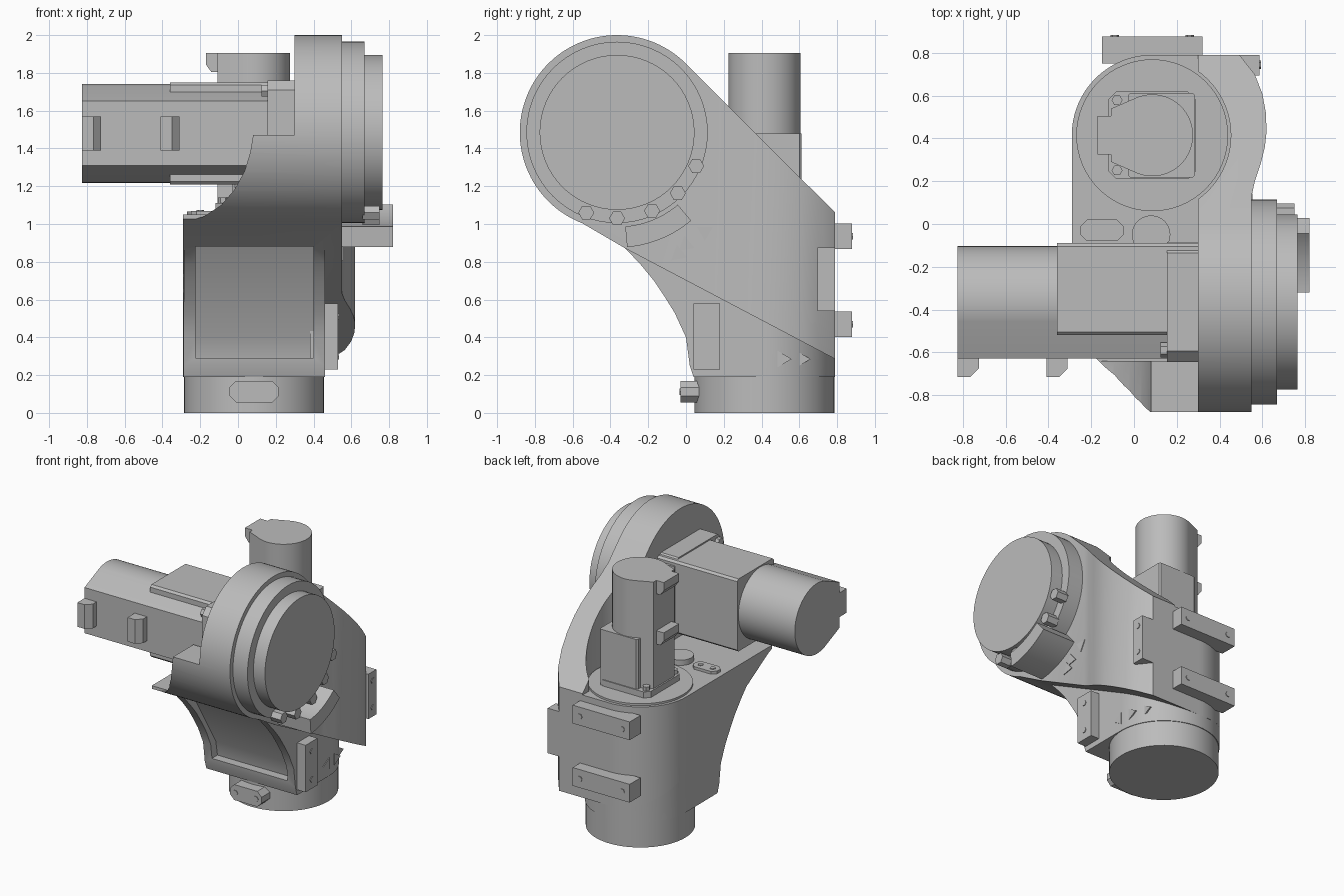
import bpy, bmesh
from math import cos, sin, radians
from mathutils import Matrix, Vector

cube = bpy.data.objects.get("Cube")
if cube:
    bpy.data.objects.remove(cube, do_unlink=True)

grey = bpy.data.materials.new("cast_grey")
grey.use_nodes = True
grey.diffuse_color = (0.5, 0.5, 0.5, 1)
grey.node_tree.nodes["Principled BSDF"].inputs["Base Color"].default_value = (0.5, 0.5, 0.5, 1)


def smooth(ob):
    ob.data.shade_smooth()
    ob.data.set_sharp_from_angle(angle=radians(28))


def arc(cx, cy, r, a0=0, a1=360, n=64):
    """Points on a circle; a full turn leaves out the repeated end."""
    count = n if a1 - a0 == 360 else n + 1
    angles = [radians(a0 + (a1 - a0) * i / n) for i in range(count)]
    return [(cx + r * cos(a), cy + r * sin(a)) for a in angles]


def rect(a0, a1, b0, b1, c=0):
    """Rectangle outline, with chamfered corners if c is set."""
    if not c:
        return [(a0, b0), (a1, b0), (a1, b1), (a0, b1)]
    return [(a0 + c, b0), (a1 - c, b0), (a1, b0 + c), (a1, b1 - c),
            (a1 - c, b1), (a0 + c, b1), (a0, b1 - c), (a0, b0 + c)]


def prism(name, pts, axis, lo, hi, matrix=None):
    """Extrude an outline along an axis from lo to hi."""
    place = {"x": lambda a, b, w: (w, a, b),
             "y": lambda a, b, w: (a, w, b),
             "z": lambda a, b, w: (a, b, w)}[axis]
    bm = bmesh.new()
    bottom = [bm.verts.new(place(a, b, lo)) for a, b in pts]
    top = [bm.verts.new(place(a, b, hi)) for a, b in pts]
    bm.faces.new(bottom)
    bm.faces.new(top)
    for i in range(len(pts)):
        j = (i + 1) % len(pts)
        bm.faces.new((bottom[i], bottom[j], top[j], top[i]))
    if matrix:
        bm.transform(matrix)
    bmesh.ops.recalc_face_normals(bm, faces=bm.faces)
    me = bpy.data.meshes.new(name)
    bm.to_mesh(me)
    bm.free()
    me.materials.append(grey)
    ob = bpy.data.objects.new(name, me)
    bpy.context.collection.objects.link(ob)
    smooth(ob)
    return ob


def boolean(ob, other, operation):
    """Apply a boolean and remove the helper."""
    mod = ob.modifiers.new("cut", "BOOLEAN")
    mod.operation, mod.solver, mod.object = operation, "EXACT", other
    bpy.context.view_layer.update()
    result = bpy.data.meshes.new_from_object(
        ob.evaluated_get(bpy.context.evaluated_depsgraph_get()))
    ob.modifiers.clear()
    ob.data = result
    bpy.data.objects.remove(other, do_unlink=True)
    smooth(ob)


# Shared centres: vertical column (x, y) and horizontal drum (y, z)
CX, CY = 0.085, 0.415
DY, DZ, DR = -0.365, 1.485, 0.515

# Lower housing: rounded back, swept front
front = [(0.04, 0.19), (0.02, 0.25), (0.0, 0.4), (-0.06, 0.53), (-0.11, 0.61),
         (-0.17, 0.7), (-0.24, 0.785), (-0.32, 0.87)]
body = prism("housing", front[::-1] + [(0.8, 0.19), (0.8, 1.0), (-0.2, 1.0)],
             "x", -1, 1)
lower_plan = arc(CX, CY, 0.375, 0, 180, 40) + [(-0.285, -0.5), (0.46, -0.5)]
boolean(body, prism("plan", lower_plan, "z", 0, 1.5), "INTERSECT")

# Upper arm: drum outline blended into the column, bulging on the left side
upper = prism("arm", arc(DY, DZ, DR, 45, 249, 64) +
              [(-0.32, 0.87), (0.79, 0.285), (0.79, 1.06)], "x", -1, 1)
bulge = [(0.55, -1), (0.55, 0.13), (0.565, 0.2), (0.592, 0.28), (0.612, 0.36),
         (0.62, 0.43), (0.617, 0.52), (0.6, 0.61), (0.565, 0.7), (0.49, 0.795)]
upper_plan = bulge + arc(CX, CY, 0.376, 90, 180, 24) + [(-0.291, -1)]
boolean(upper, prism("plan", upper_plan, "z", 0, 3), "INTERSECT")
# Open space for both motors, leaving a curved skirt in front
boolean(upper, prism("space", rect(-1, 0.3, -0.64, 1), "z", 1.05, 3), "DIFFERENCE")
boolean(upper, prism("well", arc(CX, CY, 0.368), "z", 1.05, 3), "DIFFERENCE")
skirt = [(-1, 1.0), (-0.28, 1.01), (-0.18, 1.04), (-0.09, 1.1), (-0.02, 1.18),
         (0.035, 1.28), (0.065, 1.38), (0.08, 1.47), (0.3, 1.47), (0.3, 3), (-1, 3)]
boolean(upper, prism("trim", skirt, "y", -2, -0.6), "DIFFERENCE")
boolean(body, upper, "UNION")
# Front pocket
pocket = [(-0.6, 0.29), (0.08, 0.29), (0.06, 0.4), (-0.23, 0.88), (-0.6, 0.88)]
boolean(body, prism("pocket", pocket, "x", -0.225, 0.4), "DIFFERENCE")

# Base collar and drum steps
prism("base_collar", arc(CX, CY, 0.37), "z", 0, 0.24)
prism("drum_ring", arc(DY, DZ, 0.48), "x", 0.54, 0.67)
prism("drum_cap", arc(DY, DZ, 0.41), "x", 0.66, 0.765)

# Top cover ring, small cover and bearing boss
prism("motor_seat", arc(CX, CY, 0.355), "z", 1.04, 1.065)
prism("cable_boss", arc(0.08, -0.05, 0.09, n=32), "z", 1.04, 1.09)


def motor(label, matrix, s, flange, mid, end):
    """Motor along local z with its plugs towards local -x."""
    def part(name, pts, lo, hi):
        return prism(label + "_" + name, pts, "z", lo, hi, matrix)
    body_pts = [(-x, y) for x, y in arc(0, 0, 0.262 * s, 70, 290, 48)]
    body_pts = [(x, y) for x, y in body_pts] + [(-0.265 * s, -0.17 * s),
                                                (-0.265 * s, 0.17 * s)]
    part("body", body_pts, 0, end)
    part("gear_box", rect(-0.155 * s, 0.275 * s, -0.27 * s, 0.27 * s, 0.015 * s), 0, mid)
    f = 0.28 * s
    part("flange", rect(-f, f, -f, f, 0.05 * s), 0, flange)
    for sx in (-1, 1):
        for sy in (-1, 1):
            part("flange_bolt", arc(sx * 0.225 * s, sy * 0.225 * s, 0.035 * s, n=6),
                 flange, flange + 0.03)
    # Plugs with a sloped outer corner
    for lo, hi in ((end - 0.1, end), (mid - 0.05, mid + 0.05)):
        u = 0.25 * s
        outline = [(-u, lo), (-u - 0.06 * s, lo), (-u - 0.1 * s, lo + 0.04),
                   (-u - 0.1 * s, hi), (-u, hi)]
        prism(label + "_plug", outline, "y", -0.09, 0.09, matrix)


motor("column_motor", Matrix.Translation((CX, CY, 1.05)), 0.73, 0.06, 0.43, 0.855)
turn = Matrix(((0, 0, -1, 0.31), (1, 0, 0, DY), (0, -1, 0, DZ - 0.005), (0, 0, 0, 1)))
motor("drum_motor", turn, 1.0, 0.155, 0.67, 1.135)


def bolted(name, pts, axis, lo, hi, bolts, out=1):
    """Mounting plate with flush hex bolts on its outer face."""
    prism(name, pts, axis, lo, hi)
    face = hi if out > 0 else lo
    for a, b in bolts:
        prism(name + "_bolt", arc(a, b, 0.02, n=6), axis, face - 0.005, face + 0.005)


# Mounting bars and plates
for z in (0.47, 0.935):
    bolted("back_bar", rect(-0.15, 0.32, z - 0.068, z + 0.068), "y", 0.75, 0.878,
           [(-0.09, z), (0.26, z)])
bolted("side_block", rect(0.695, 0.79, 0.54, 0.875), "x", 0.4, 0.588,
       [(0.745, 0.61), (0.745, 0.81)])
bolted("side_plate", rect(0.04, 0.18, 0.23, 0.58), "x", 0.38, 0.53,
       [(0.11, 0.3), (0.11, 0.51)])
bolted("front_plate", rect(-0.045, 0.215, 0.055, 0.17, 0.035), "y", -0.03, 0.1,
       [(0.0, 0.112), (0.17, 0.112)], -1)
bolted("top_plate", rect(-0.25, -0.05, -0.08, 0.02, 0.03), "z", 1.03, 1.07,
       [(-0.2, -0.03), (-0.1, -0.03)])

# Curved stop bracket and bolt heads around the drum
stop = arc(DY, DZ, 0.61, -85, -50, 16) + arc(DY, DZ, 0.5, -85, -50, 16)[::-1]
prism("stop_bracket", stop, "x", 0.53, 0.82)
for a in (-111, -90, -66, -45, -23):
    y, z = arc(DY, DZ, 0.455, a, a + 1, 1)[0]
    prism("drum_bolt", arc(y, z, 0.042, n=6), "x", 0.66, 0.75)

# Raised triangular warning markers
for y, z, x, a in ((-0.04, 0.84, 0.55, 100), (0.0, 0.89, 0.55, 220), (0.1, 0.96, 0.55, 30),
                   (0.39, 0.285, 0.46, 180), (0.51, 0.285, 0.45, 0), (0.61, 0.285, 0.405, 0)):
    prism("marker", arc(y, z, 0.05, a, a + 360, 3), "x", x - 0.004, x + 0.005)
